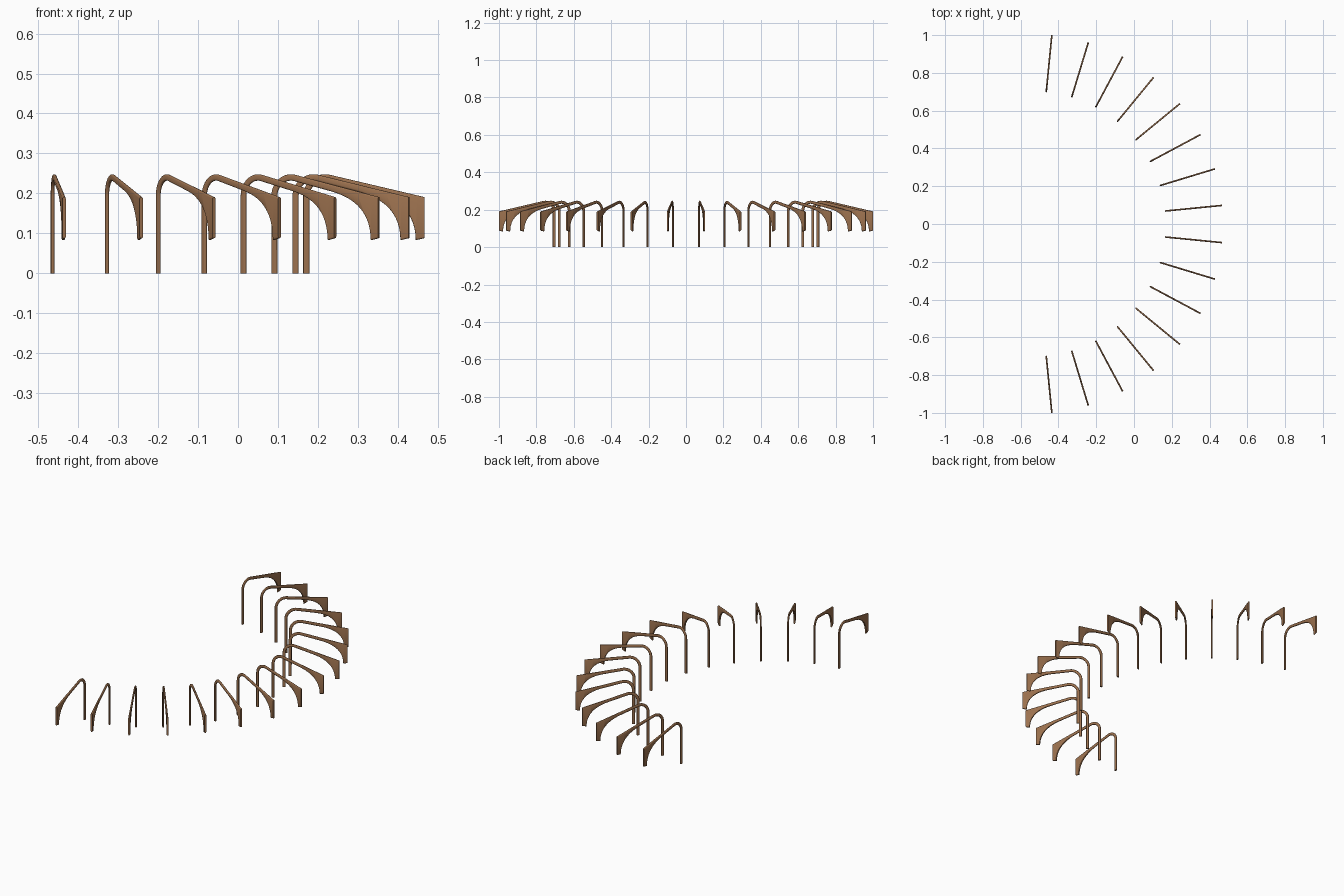
import bpy, math
from mathutils import Vector

if "Cube" in bpy.data.objects:
    bpy.data.objects.remove(bpy.data.objects["Cube"])

N_RIBS = 16
CX = -0.5335          # centre of the fan of ribs
HALF = 0.0043         # half thickness of a rib
TUBE = 0.016          # depth of leg and beam
SLOPE = math.radians(13.2)
R_IN, R_OUT = 0.700, 1.0048

wood = bpy.data.materials.new("brown wood")
wood.diffuse_color = (0.33, 0.165, 0.077, 1)
wood.use_nodes = True
wood.node_tree.nodes["Principled BSDF"].inputs["Base Color"].default_value = wood.diffuse_color


def stations():
    """Pairs of (outer, inner) edge points of the rib in the radius / height plane."""
    pairs = [((R_IN, 0), (R_IN + TUBE, 0))]
    # rounded bend from the leg to the sloping beam
    big, zc = 0.055, 0.193
    c = Vector((R_IN + big, zc))
    steps = 14
    for i in range(steps + 1):
        a = math.pi - (math.pi / 2 + SLOPE) * i / steps
        d = Vector((math.cos(a), math.sin(a)))
        pairs.append((c + d * big, c + d * (big - TUBE)))
    top0 = pairs[-1][0]

    def top(r):
        return Vector((r, top0[1] - math.tan(SLOPE) * (r - top0[0])))
    # bracket with curved underside at the outer end
    b0 = top(0.868) + Vector((0, -0.0175))
    b1, b2 = Vector((0.983, 0.178)), Vector((0.983, 0.083))
    steps = 12
    for i in range(steps + 1):
        t = i / steps
        p = b0 * (1 - t) ** 2 + b1 * 2 * t * (1 - t) + b2 * t * t
        pairs.append((top(0.870 + 0.128 * t), p))
    pairs.append((top(R_OUT), Vector((R_OUT, 0.088))))
    return [(Vector(a), Vector(b)) for a, b in pairs]


def rib_mesh():
    verts, faces, k = [], [], 6
    for a, b in stations():
        d = (b - a).normalized()
        for end, s in ((a, 1), (b, -1)):          # two half-round edges
            mid = end + d * HALF * s
            for j in range(k + 1):
                f = math.pi * j / k
                p = mid - d * s * HALF * math.sin(f)
                verts.append((p.x, s * HALF * math.cos(f), p.y))
    n = 2 * (k + 1)
    rings = len(verts) // n
    for i in range(rings - 1):
        for j in range(n):
            j2 = (j + 1) % n
            faces.append((i * n + j, i * n + j2, (i + 1) * n + j2, (i + 1) * n + j))
    faces.append(tuple(reversed(range(n))))
    faces.append(tuple(range((rings - 1) * n, rings * n)))
    me = bpy.data.meshes.new("rib")
    me.from_pydata(verts, [], faces)
    me.materials.append(wood)
    me.validate()
    return me


# fan of identical ribs
mesh = rib_mesh()
ribs = []
for i in range(N_RIBS):
    ob = bpy.data.objects.new(f"rib_{i + 1:02d}", mesh.copy())
    ob.location = (CX, 0, 0)
    ob.rotation_euler.z = math.radians((i - (N_RIBS - 1) / 2) * 180 / N_RIBS)
    bpy.context.collection.objects.link(ob)
    ribs.append(ob)

# consistent outward normals and smooth shading
import bmesh
for ob in ribs:
    bm = bmesh.new()
    bm.from_mesh(ob.data)
    bmesh.ops.recalc_face_normals(bm, faces=bm.faces)
    bm.to_mesh(ob.data)
    bm.free()
    ob.select_set(True)
bpy.context.view_layer.objects.active = ribs[0]
bpy.ops.object.shade_smooth_by_angle(angle=math.radians(40))
